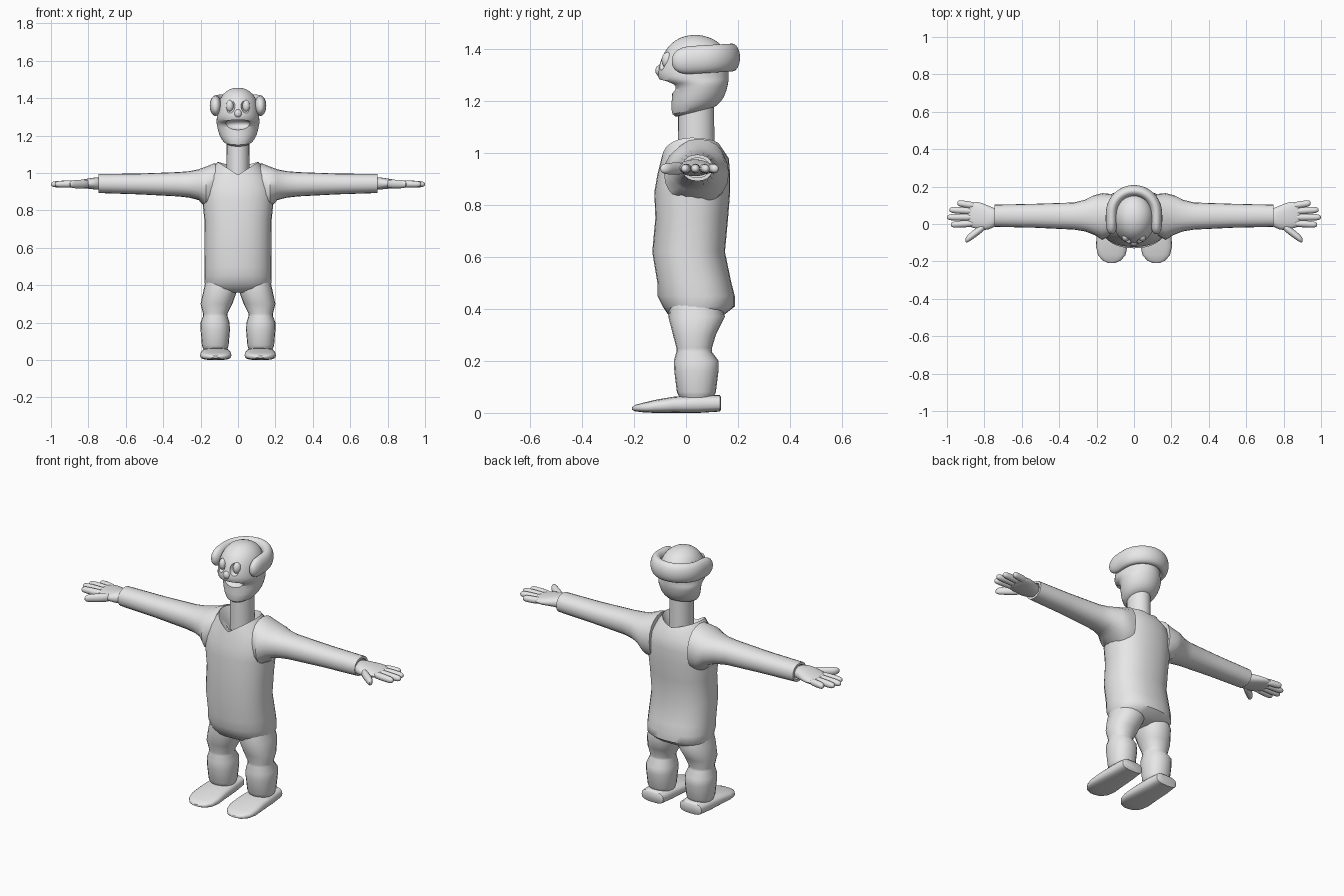
import bpy, bmesh
from math import cos, sin, pi, radians
from mathutils import Vector

cube = bpy.data.objects.get("Cube")
if cube:
    bpy.data.objects.remove(cube)

grey = bpy.data.materials.new("light_grey")
grey.use_nodes = True
grey.diffuse_color = (0.8, 0.8, 0.8, 1)
grey.node_tree.nodes["Principled BSDF"].inputs["Base Color"].default_value = (0.8, 0.8, 0.8, 1)


def activate(ob):
    bpy.ops.object.select_all(action='DESELECT')
    ob.select_set(True)
    bpy.context.view_layer.objects.active = ob


def oval(c, u, v, n=20, p=2.0):
    """Super-ellipse ring around c, spanned by half-axes u and v."""
    pts = []
    for i in range(n):
        a = 2 * pi * i / n
        cu, sv = cos(a), sin(a)
        cu = abs(cu) ** (2 / p) * (1 if cu > 0 else -1)
        sv = abs(sv) ** (2 / p) * (1 if sv > 0 else -1)
        pts.append(Vector(c) + Vector(u) * cu + Vector(v) * sv)
    return pts


def sections(axis, rows, n=20, p=2.0):
    """Rings from rows of (position, min, max, min, max) along an axis."""
    rings = []
    for t, a0, a1, b0, b1 in rows:
        a, b, ra, rb = (a0 + a1) / 2, (b0 + b1) / 2, (a1 - a0) / 2, (b1 - b0) / 2
        if axis == 'x':
            rings.append(oval((t, a, b), (0, ra, 0), (0, 0, rb), n, p))
        elif axis == 'y':
            rings.append(oval((a, t, b), (ra, 0, 0), (0, 0, rb), n, p))
        else:
            rings.append(oval((a, b, t), (ra, 0, 0), (0, rb, 0), n, p))
    return rings


def skin(name, rings, mirror=False, subdiv=0, angle=50):
    """Loft the rings into a closed, smooth-shaded mesh."""
    bm = bmesh.new()
    loops = [[bm.verts.new(q) for q in ring] for ring in rings]
    n = len(loops[0])
    for lo, hi in zip(loops, loops[1:]):
        for i in range(n):
            j = (i + 1) % n
            bm.faces.new((lo[i], lo[j], hi[j], hi[i]))
    bm.faces.new(loops[0][::-1])
    bm.faces.new(loops[-1])
    bmesh.ops.recalc_face_normals(bm, faces=bm.faces)
    me = bpy.data.meshes.new(name)
    bm.to_mesh(me)
    bm.free()
    me.materials.append(grey)
    ob = bpy.data.objects.new(name, me)
    bpy.context.collection.objects.link(ob)
    activate(ob)
    bpy.ops.object.shade_smooth_by_angle(angle=radians(angle))
    if mirror:
        ob.modifiers.new("Mirror", 'MIRROR').use_mirror_merge = False
    if subdiv:
        ob.modifiers.new("Subdivision", 'SUBSURF').levels = subdiv
        ob.modifiers["Subdivision"].render_levels = subdiv
    return ob


def ball(name, c, r, mirror=False, n=20):
    rings = []
    for k in range(11):
        a = -pi / 2 + pi * min(max(k / 10, 0.02), 0.98)
        rings.append(oval((c[0], c[1], c[2] + r[2] * sin(a)),
                          (r[0] * cos(a), 0, 0), (0, r[1] * cos(a), 0), n))
    return skin(name, rings, mirror)


# Shirt body, with an open V collar folded in towards the neck
N = 28
body = [(.36, .11, -.03, .09), (.38, .165, -.07, .15), (.41, .178, -.09, .188),
        (.45, .18, -.11, .188), (.5, .18, -.11, .175), (.62, .178, -.13, .15),
        (.75, .18, -.118, .162), (.85, .19, -.122, .17), (.92, .19, -.11, .17),
        (.98, .165, -.095, .165)]
rings = sections('z', [(z, -w, w, y0, y1) for z, w, y0, y1 in body], N, 2.3)
collar = []
for i in range(N):
    a = 2 * pi * i / N
    low = .99 if sin(a) < 0 else 1.03
    collar.append(Vector((.11 * cos(a), .02 + .11 * sin(a), low + (1.06 - low) * abs(cos(a)))))
rings += [collar, oval((0, .04, .97), (.06, 0, 0), (0, .07, 0), N)]
skin("shirt_body", rings)

# Sleeves, with a recessed cuff
skin("sleeve", sections('x', [
    (.12, -.06, .16, .8, 1.055), (.17, -.085, .165, .81, 1.035), (.21, -.06, .155, .855, 1.02),
    (.26, -.04, .13, .868, 1.01), (.32, -.03, .115, .875, 1.005), (.53, -.02, .108, .886, .997),
    (.745, -.015, .103, .893, .995), (.745, -.002, .09, .906, .982),
    (.72, -.002, .09, .906, .982)], 20, 2.2), mirror=True)

# Hands
skin("palm", sections('x', [
    (.72, 0, .08, .91, .975), (.76, -.025, .09, .91, .978), (.79, -.035, .105, .915, .973),
    (.83, -.03, .12, .918, .966), (.87, -.02, .122, .922, .96), (.895, -.005, .115, .93, .952)],
    16, 2.3), mirror=True, subdiv=1)


def finger(name, start, end, r):
    """Rounded digit from start to end, lofted along x."""
    s, e = Vector(start), Vector(end)
    rings = []
    for f, k in ((0, .9), (.3, 1), (.6, .97), (.85, .92), (.95, .7), (1, .3)):
        c = s.lerp(e, f)
        rings.append(oval(c, (0, r * k, 0), (0, 0, r * k), 10))
    skin(name, rings, mirror=True, subdiv=1)


tips = {"little_finger": (.945, .112, .098), "ring_finger": (.988, .076, .068),
        "middle_finger": (1.0, .036, .036), "index_finger": (.98, -.004, .004)}
for name, (tip, y_tip, y_base) in tips.items():
    finger(name, (.85, y_base, .942), (tip, y_tip, .94), .02)
finger("thumb", (.79, -.005, .942), (.902, -.088, .94), .025)

# Trouser legs
skin("leg", sections('z', [
    (.43, 0, .172, -.06, .13), (.37, .005, .185, -.068, .15), (.3, .03, .2, -.05, .115),
    (.25, .056, .187, -.037, .1), (.235, .056, .187, -.037, .1), (.2, .045, .2, -.047, .126),
    (.16, .043, .2, -.045, .125), (.08, .05, .193, -.035, .115), (.07, .053, .19, -.03, .11),
    (.05, .06, .18, -.02, .1)], 20, 2.2), mirror=True)

# Shoes
skin("shoe", sections('y', [
    (.135, .06, .18, .012, .062), (.13, .052, .188, .005, .068), (.05, .045, .195, 0, .069),
    (-.05, .038, .2, 0, .062), (-.12, .035, .203, 0, .05), (-.165, .045, .193, .002, .039),
    (-.195, .07, .168, .006, .031), (-.208, .1, .14, .012, .022)], 20, 3), mirror=True)

# Neck
skin("neck", sections('z', [(.96, -.062, .062, -.032, .11), (1.2, -.06, .06, -.03, .108)], 24))

# Head: front and back points of each tilted ring, then its half width
profile = [(-.03, 1.138, .09, 1.17, .045), (-.058, 1.143, .12, 1.18, .078),
           (-.058, 1.195, .15, 1.215, .104), (-.05, 1.255, .163, 1.265, .115),
           (-.07, 1.266, .165, 1.28, .116), (-.108, 1.278, .166, 1.295, .115),
           (-.112, 1.31, .166, 1.315, .114), (-.102, 1.35, .165, 1.35, .11),
           (-.085, 1.39, .157, 1.39, .101), (-.058, 1.425, .133, 1.425, .08),
           (-.02, 1.448, .09, 1.448, .048), (.02, 1.456, .05, 1.456, .015)]
rings = [oval((0, (yf + yb) / 2, (zf + zb) / 2), (rx, 0, 0), (0, (yb - yf) / 2, (zb - zf) / 2), 24)
         for yf, zf, yb, zb, rx in profile]
head = skin("head", rings, subdiv=1)

# Mouth and eye sockets carved into the head
cutters = [ball("mouth_cutter", (0, -.075, 1.258), (.078, .055, .03)),
           ball("socket_cutter", (.044, -.1, 1.362), (.029, .032, .042), mirror=True)]
for cutter in cutters:
    cutter.hide_render = True
    cut = head.modifiers.new(cutter.name, 'BOOLEAN')
    cut.operation, cut.object, cut.solver = 'DIFFERENCE', cutter, 'EXACT'
activate(head)
for m in list(head.modifiers):
    bpy.ops.object.modifier_apply(modifier=m.name)
for cutter in cutters:
    bpy.data.objects.remove(cutter)
bpy.ops.object.shade_smooth_by_angle(angle=radians(50))

# Eyes and nose
ball("eye", (.044, -.07, 1.358), (.021, .024, .032), mirror=True)
ball("nose", (0, -.1, 1.318), (.02, .018, .022))

# Horseshoe roll of hair around the sides and back
path = [(-.055, .2), (-.048, .55), (-.03, .85), (0, 1), (.03, 1)]
spine = [(Vector((.12, y, 0)), Vector((1, 0, 0)), k) for y, k in path]
for i in range(17):
    d = Vector((cos(pi * i / 16), sin(pi * i / 16), 0))
    spine.append((Vector((0, .058, 0)) + d * .12, d, 1))
spine += [(Vector((-.12, y, 0)), Vector((-1, 0, 0)), k) for y, k in reversed(path)]
rings = []
for c, side, k in spine:
    c.z = 1.358 + .06 * c.y
    rings.append(oval(c, side * .032 * k, (0, 0, .055 * k), 16))
skin("hair_roll", rings, subdiv=1)
